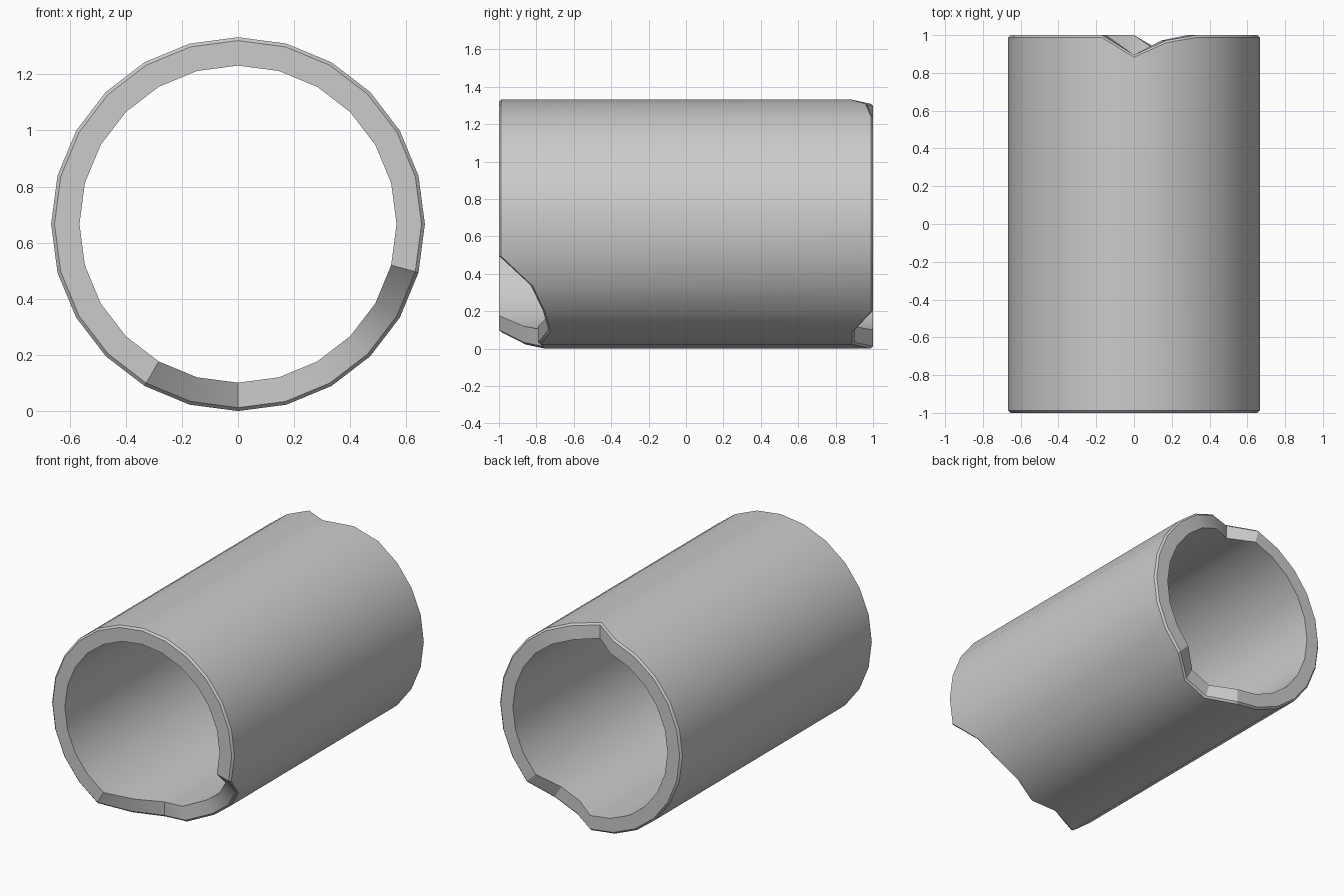
import bpy, bmesh
from math import sin, cos, radians

if "Cube" in bpy.data.objects:
    bpy.data.objects.remove(bpy.data.objects["Cube"])

SIDES, R_OUT, R_IN, BEVEL = 24, 0.666, 0.565, 0.012
STEP = 360 / SIDES

# Broken rim: how far each end is chipped away, by angle (0 = +x, 90 = up)
front_chips = {-30: 0.17, -45: 0.235, -60: 0.265, -75: 0.21, -90: 0.235, -105: 0.13}
back_chips = {90: 0.105, 75: 0.028, -60: 0.10, -75: 0.10}


def chip(table, angle):
    return table.get(angle, table.get(angle - 360, 0.0))


bm = bmesh.new()
loops = []
for i in range(SIDES):
    a = round(i * STEP)
    f = -1 + chip(front_chips, a)
    b = 1 - chip(back_chips, a)
    # Closed wall section: inner wall, front rim, outer wall, back rim
    section = [(R_IN, b), (R_IN, f), (R_OUT - BEVEL, f), (R_OUT, f + BEVEL),
               (R_OUT, b - BEVEL), (R_OUT - BEVEL, b)]
    c, s = cos(radians(a)), sin(radians(a))
    loops.append([bm.verts.new((r * c, y, R_OUT + r * s)) for r, y in section])

# Join neighbouring sections into a tube
for i in range(SIDES):
    p, q = loops[i], loops[(i + 1) % SIDES]
    n = len(p)
    for k in range(n):
        bm.faces.new((p[k], p[(k + 1) % n], q[(k + 1) % n], q[k]))
bmesh.ops.recalc_face_normals(bm, faces=bm.faces)

mesh = bpy.data.meshes.new("broken_pipe")
bm.to_mesh(mesh)
bm.free()
pipe = bpy.data.objects.new("broken_pipe", mesh)
bpy.context.collection.objects.link(pipe)

# Smooth walls, crisp rims
bpy.context.view_layer.objects.active = pipe
pipe.select_set(True)
bpy.ops.object.shade_smooth_by_angle(angle=radians(30))
